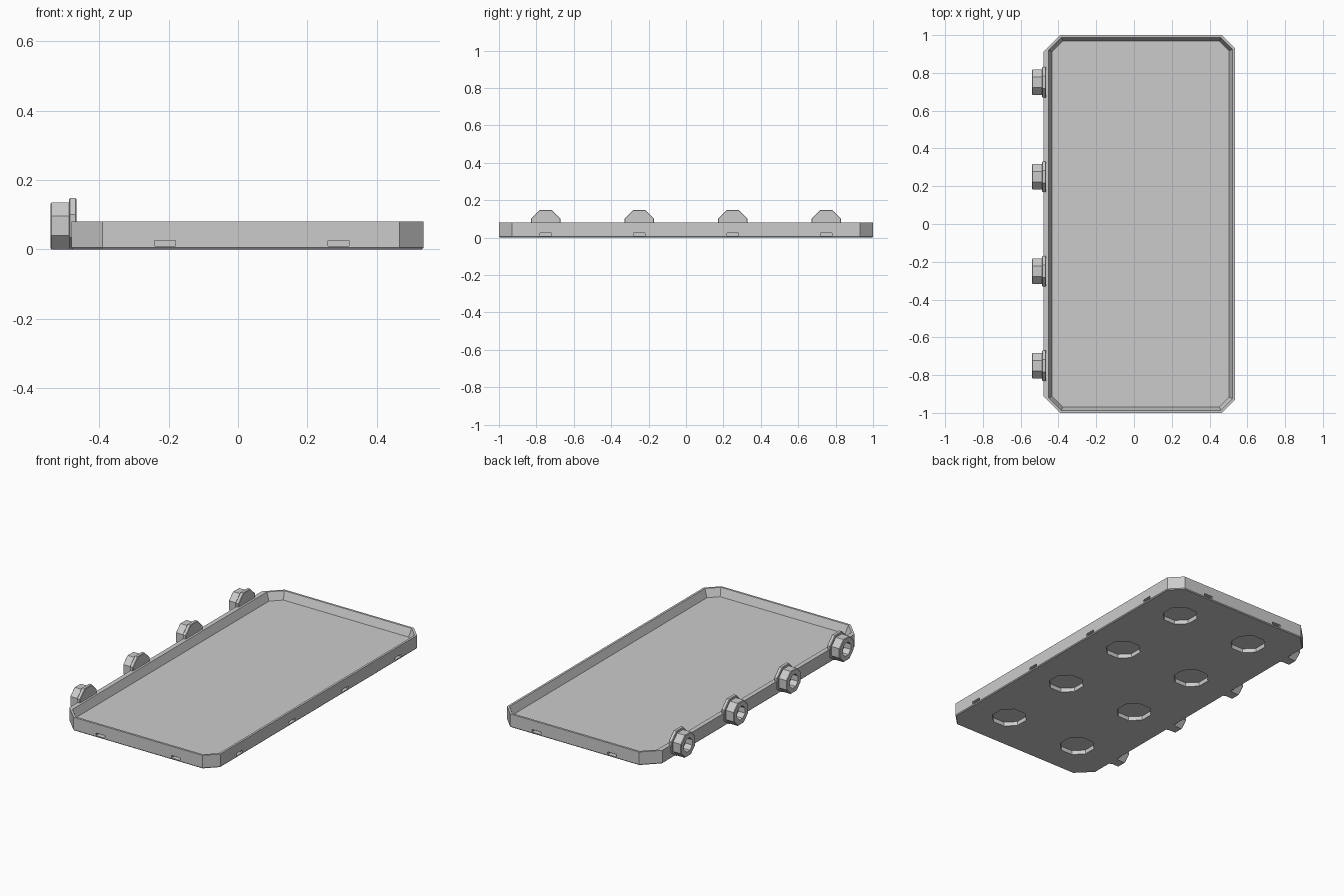
import bpy, bmesh, math
from mathutils import Matrix, Vector

cube = bpy.data.objects.get("Cube")
if cube:
    bpy.data.objects.remove(cube, do_unlink=True)

grey = bpy.data.materials.new("plain_grey")
grey.use_nodes = True
colour = (0.6, 0.6, 0.6, 1)
grey.diffuse_color = colour
grey.node_tree.nodes["Principled BSDF"].inputs["Base Color"].default_value = colour


def finish(bm, name):
    bmesh.ops.recalc_face_normals(bm, faces=bm.faces)
    mesh = bpy.data.meshes.new(name)
    bm.to_mesh(mesh)
    bm.free()
    mesh.materials.append(grey)
    obj = bpy.data.objects.new(name, mesh)
    bpy.context.collection.objects.link(obj)
    return obj


LEFT, RIGHT, END = -0.48, 0.535, 1.0
ROWS = (-0.75, -0.25, 0.25, 0.75)
COLUMNS = (-0.21, 0.29)

# Tray: chamfered plan, raised rim and sloping inner wall
bm = bmesh.new()
plan = []
for x, cut, sy in ((LEFT, 0.09, -1), (RIGHT, 0.07, -1), (RIGHT, 0.07, 1), (LEFT, 0.09, 1)):
    inward = cut if x < 0 else -cut
    pair = [(x, sy * (END - cut)), (x + inward, sy * END)]
    plan += pair if x * sy > 0 else pair[::-1]
plan.sort(key=lambda p: math.atan2(p[1], p[0]))
base = bm.faces.new([bm.verts.new((x, y, 0.005)) for x, y in plan])
base.normal_update()
extruded = bmesh.ops.extrude_face_region(bm, geom=[base], use_keep_orig=True)
top = [g for g in extruded["geom"] if isinstance(g, bmesh.types.BMFace)][0]
bmesh.ops.translate(bm, verts=top.verts, vec=(0, 0, 0.075))
bmesh.ops.recalc_face_normals(bm, faces=bm.faces)
bmesh.ops.inset_region(bm, faces=[base], thickness=0.005, depth=0.005)
bmesh.ops.inset_region(bm, faces=[top], thickness=0.014, depth=0)
for v in top.verts:  # wider rim beside the connectors
    if v.co.x < -0.44:
        v.co += Vector((0.015, math.copysign(0.015, v.co.y), 0))
bmesh.ops.inset_region(bm, faces=[top], thickness=0.02, depth=0)
for v in top.verts:
    v.co.z = 0.033
tray = finish(bm, "tray")

# Underside pockets and edge slots, cut from the tray
bm = bmesh.new()


def slot(x, y, sx, sy):
    m = Matrix.Translation((x, y, 0.0175)) @ Matrix.Diagonal((sx, sy, 0.015, 1))
    bmesh.ops.create_cube(bm, size=1, matrix=m)


for x in COLUMNS:
    for y in ROWS:
        m = Matrix.Translation((x, y, 0)) @ Matrix.Rotation(math.pi / 8, 4, "Z")
        bmesh.ops.create_cone(bm, cap_ends=True, segments=8, radius1=0.1,
                              radius2=0.1, depth=0.05, matrix=m)
    for y in (-END, END):
        slot(x, y, 0.06, 0.06)
for y in ROWS:
    slot(RIGHT, y, 0.06, 0.06)
cutter = finish(bm, "recess_cutter")
cutter.hide_render = True
mod = tray.modifiers.new("recesses", "BOOLEAN")
mod.operation = "DIFFERENCE"
mod.solver = "EXACT"
mod.object = cutter
bpy.context.view_layer.objects.active = tray
bpy.ops.object.modifier_apply(modifier=mod.name)
bpy.data.objects.remove(cutter, do_unlink=True)

# Connectors: octagonal flange and nut with a blind socket (x, half width)
PROFILE = [(-0.465, 0.077), (-0.468, 0.08), (-0.484, 0.08), (-0.487, 0.077),
           (-0.487, 0.0675), (-0.537, 0.0675), (-0.54, 0.064),
           (-0.54, 0.038), (-0.495, 0.038)]
for number, y in enumerate(ROWS, 1):
    bm = bmesh.new()
    rings = []
    for x, half in PROFILE:
        radius = half / math.cos(math.pi / 8)
        ring = []
        for i in range(8):
            a = (i + 0.5) * math.pi / 4
            z = max(0, 0.0675 + radius * math.sin(a))
            ring.append(bm.verts.new((x, y + radius * math.cos(a), z)))
        rings.append(ring)
    for a, b in zip(rings, rings[1:]):
        for i in range(8):
            j = (i + 1) % 8
            bm.faces.new((a[i], a[j], b[j], b[i]))
    bm.faces.new(rings[0])
    bm.faces.new(rings[-1])
    finish(bm, f"connector_{number}")
